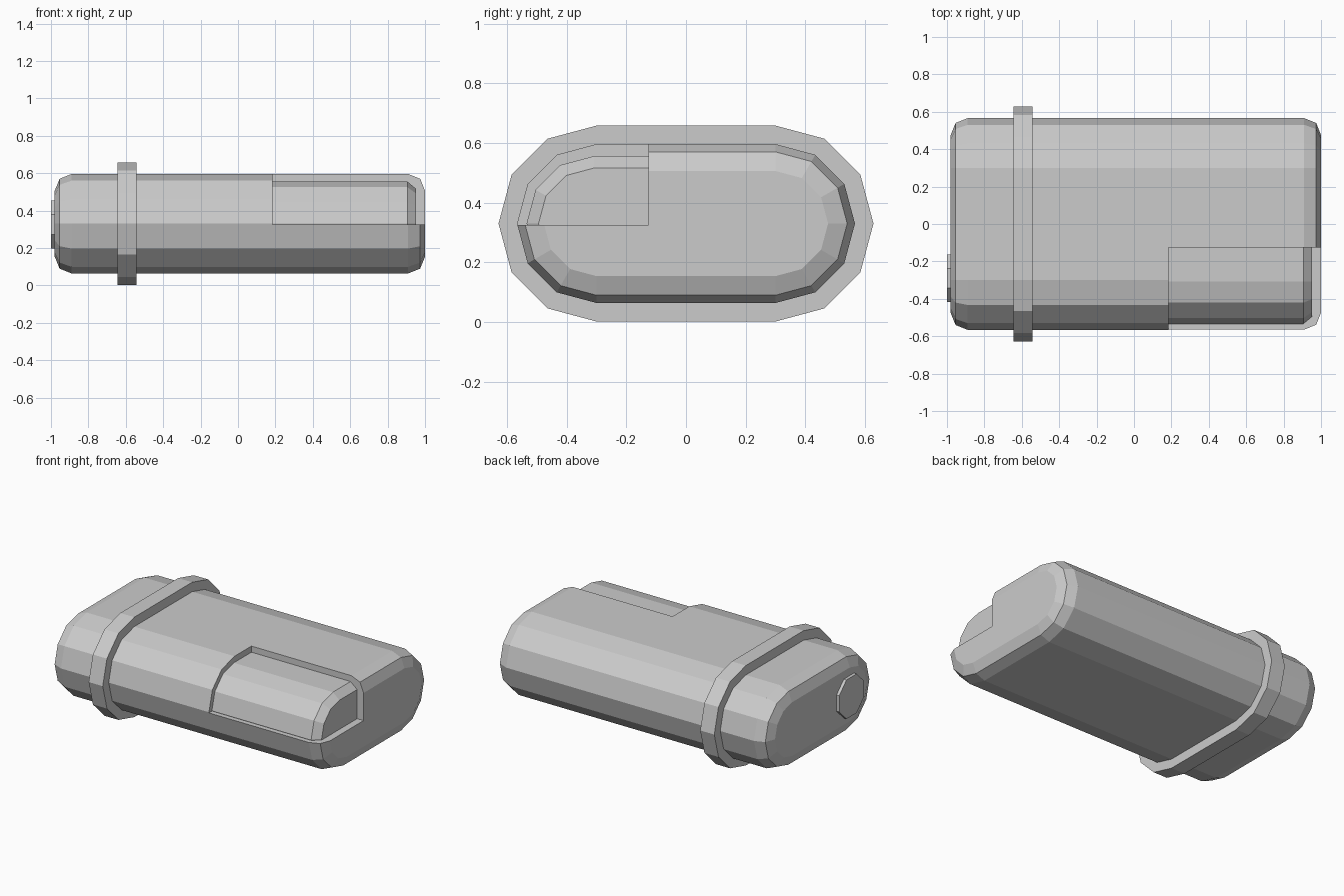
import bpy, bmesh, math

if "Cube" in bpy.data.objects:
    bpy.data.objects.remove(bpy.data.objects["Cube"])

MID_Z = 0.33

grey = bpy.data.materials.new("plain_grey")
grey.diffuse_color = (0.6, 0.6, 0.6, 1)
grey.use_nodes = True
grey.node_tree.nodes["Principled BSDF"].inputs["Base Color"].default_value = grey.diffuse_color


def stadium(half_straight, r):
    """Low-poly rounded slot outline in (y, z), six segments per round end."""
    pts = []
    for side, start in ((1, -90), (-1, 90)):
        for i in range(7):
            a = math.radians(start + 30 * i)
            pts.append((side * half_straight + r * math.cos(a),
                        MID_Z + r * math.sin(a)))
    return pts


def loft(name, sections):
    """Skin a list of (x, outline) sections and cap both ends."""
    bm = bmesh.new()
    rings = [[bm.verts.new((x, y, z)) for y, z in pts] for x, pts in sections]
    n = len(rings[0])
    for a, b in zip(rings, rings[1:]):
        for i in range(n):
            j = (i + 1) % n
            bm.faces.new((a[i], a[j], b[j], b[i]))
    bm.faces.new(rings[0])
    bm.faces.new(rings[-1])
    bmesh.ops.recalc_face_normals(bm, faces=bm.faces)
    me = bpy.data.meshes.new(name)
    bm.to_mesh(me)
    bm.free()
    me.materials.append(grey)
    ob = bpy.data.objects.new(name, me)
    bpy.context.collection.objects.link(ob)
    return ob


def box(x0, x1, y0, y1, z0, z1):
    outline = [(y0, z0), (y1, z0), (y1, z1), (y0, z1)]
    return [(x0, outline), (x1, outline)]


# Main body: slot section with two-step rounded ends
R, S = 0.266, 0.3
steps = [(0.0, 0.09), (0.026, 0.026), (0.09, 0.0)]   # (x offset, inset)
left = [(-0.98 + d, stadium(S, R - k)) for d, k in steps]
right = [(1.0 - d, stadium(S, R - k)) for d, k in reversed(steps)]
body = loft("body", left + right)

# Corner recess cut from the front upper right
cutter = loft("recess_cutter", box(0.185, 1.2, -0.8, -0.125, 0.325, 0.8))
cutter.hide_render = True
cutter.hide_viewport = True
cut = body.modifiers.new("recess", 'BOOLEAN')
cut.operation = 'DIFFERENCE'
cut.solver = 'EXACT'
cut.object = cutter

# Inset block in the recess, trimmed to the corner
block = loft("recess_block", [(0.18, stadium(0.308, 0.226)),
                              (0.905, stadium(0.308, 0.226)),
                              (0.953, stadium(0.308, 0.186))])
bm = bmesh.new()
bm.from_mesh(block.data)
for co, no in (((0, -0.12, 0), (0, 1, 0)), ((0, 0, 0.32), (0, 0, -1))):
    res = bmesh.ops.bisect_plane(bm, geom=bm.verts[:] + bm.edges[:] + bm.faces[:],
                                 plane_co=co, plane_no=no, clear_outer=True)
    rim = [e for e in res["geom_cut"] if isinstance(e, bmesh.types.BMEdge)]
    bmesh.ops.contextual_create(bm, geom=rim)
bmesh.ops.recalc_face_normals(bm, faces=bm.faces)
bm.to_mesh(block.data)
bm.free()

# Collar band around the body
loft("collar", [(-0.645, stadium(S, 0.328)), (-0.543, stadium(S, 0.328))])

# Octagonal button on the left end
rad = 0.128 / math.cos(math.pi / 8)
octagon = [(-0.29 + rad * math.cos(math.pi / 8 + i * math.pi / 4),
            0.325 + rad * math.sin(math.pi / 8 + i * math.pi / 4)) for i in range(8)]
loft("end_button", [(-1.0, octagon), (-0.97, octagon)])
